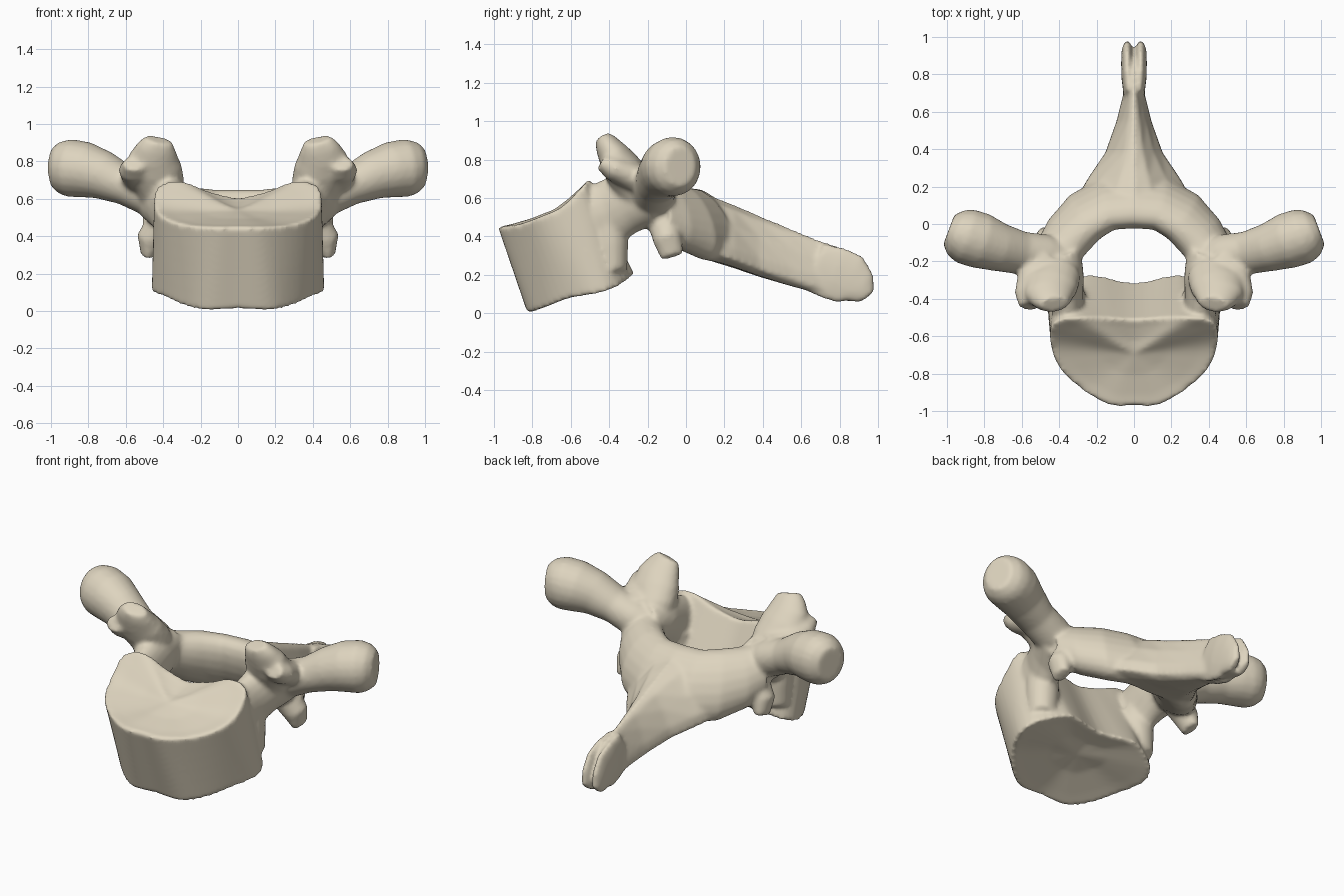
import bpy, bmesh, math
from mathutils import Vector

cube = bpy.data.objects.get("Cube")
if cube:
    bpy.data.objects.remove(cube, do_unlink=True)

bone = bpy.data.materials.new("bone")
bone.use_nodes = True
COLOUR = (0.73, 0.66, 0.52, 1)
bone.diffuse_color = COLOUR
bone.node_tree.nodes["Principled BSDF"].inputs["Base Color"].default_value = COLOUR


def loft(bm, rings):
    """Skin a list of equal rings and cap both ends."""
    rows = [[bm.verts.new(p) for p in ring] for ring in rings]
    n = len(rows[0])
    for a, b in zip(rows, rows[1:]):
        for i in range(n):
            j = (i + 1) % n
            bm.faces.new((a[i], a[j], b[j], b[i]))
    for row in (rows[0], rows[-1]):
        centre = bm.verts.new(sum((v.co for v in row), Vector()) / n)
        for i in range(n):
            bm.faces.new((row[i], row[(i + 1) % n], centre))


def limb(bm, stations, sign=1, lean=0):
    """Elliptical limb; each station is x, y, z, half width, half depth."""
    pts = [Vector(s[:3]) for s in stations]
    rings = []
    for k, (p, s) in enumerate(zip(pts, stations)):
        t = (pts[min(k + 1, len(pts) - 1)] - pts[max(k - 1, 0)]).normalized()
        if abs(t.z) < 0.75:
            side = t.cross(Vector((0, 0, 1))).normalized()
        else:
            side = (Vector((1, 0, 0)) - t * t.x).normalized()
        up = side.cross(t)
        ring = []
        for i in range(20):
            a = math.tau * i / 20
            q = p + side * s[3] * math.cos(a) + up * s[4] * math.sin(a)
            q.y -= lean * (q.z - p.z)
            ring.append((q.x * sign, q.y, q.z))
        rings.append(ring)
    loft(bm, rings)


def full_ring(half, steps=4):
    """Mirror a half outline and round it with a closed spline."""
    half = [Vector(p) for p in half]
    pts = half + [Vector((-p.x, p.y, p.z)) for p in half[-2:0:-1]]
    n = len(pts)
    ring = []
    for i in range(n):
        a, b, c, d = (pts[(i + k) % n] for k in (-1, 0, 1, 2))
        for s in range(steps):
            t = s / steps
            ring.append(b + (c - a) * t / 2 + (a * 2 - b * 5 + c * 4 - d) * t * t / 2
                        + (b * 3 - a - c * 3 + d) * t ** 3 / 2)
    return ring


def inset(ring, factor, dip):
    mid = sum(ring, Vector()) / len(ring)
    return [p.lerp(mid, factor) + Vector((0, 0, dip)) for p in ring]


bm = bmesh.new()

# Vertebral body: tilted drum with a hollowed saddle top and raised rear lips
top = full_ring([(0, -.975, .45), (.13, -.97, .45), (.28, -.885, .46), (.4, -.77, .5),
                 (.445, -.64, .56), (.43, -.53, .67), (.31, -.5, .7), (.16, -.5, .645),
                 (0, -.51, .61)])
base = full_ring([(0, -.825, .01), (.17, -.815, 0), (.3, -.73, .03), (.4, -.61, .075),
                  (.46, -.47, .1), (.43, -.36, .135), (.29, -.28, .19), (.2, -.27, .2),
                  (0, -.31, .2)])
walls = [[a.lerp(b, k / 6) for a, b in zip(top, base)] for k in range(7)]
loft(bm, [inset(top, .6, -.025), inset(top, .2, -.012)] + walls
     + [inset(base, .2, .015), inset(base, .6, .04)])

for sign in (1, -1):
    # Pedicle
    limb(bm, [(.35, -.49, .5, .085, .16), (.36, -.4, .525, .09, .17),
              (.38, -.3, .575, .115, .16), (.42, -.16, .6, .14, .13)], sign)
    # Flare where the pedicle runs down the rear of the body
    limb(bm, [(.35, -.4, .5, .095, .09), (.355, -.395, .36, .095, .095),
              (.36, -.39, .22, .085, .085)], sign)
    # Transverse process
    limb(bm, [(.36, -.2, .58, .1, .1), (.48, -.17, .62, .115, .11), (.6, -.155, .67, .115, .105),
              (.72, -.125, .725, .13, .13), (.82, -.09, .755, .15, .15),
              (.9, -.065, .765, .15, .155), (.95, -.045, .765, .13, .14),
              (.99, -.03, .765, .085, .105)], sign)
    # Superior articular process
    limb(bm, [(.41, -.22, .58, .11, .1), (.42, -.28, .68, .135, .11), (.45, -.335, .76, .15, .1),
              (.45, -.375, .82, .135, .085), (.435, -.41, .875, .105, .065),
              (.425, -.43, .915, .075, .045)], sign)
    # Low outer lip of its facet
    limb(bm, [(.47, -.19, .67, .1, .08), (.53, -.28, .71, .095, .075),
              (.555, -.38, .755, .085, .065), (.555, -.44, .79, .06, .045)], sign)
    # Inferior articular process
    limb(bm, [(.38, -.14, .56, .11, .1), (.41, -.11, .46, .085, .085),
              (.47, -.095, .38, .075, .075), (.485, -.07, .295, .035, .06)], sign)
    # Lamina
    limb(bm, [(.41, -.15, .54, .12, .15), (.35, -.06, .5, .13, .175), (.26, .04, .47, .13, .195),
              (.14, .11, .455, .125, .195), (-.02, .125, .455, .125, .195)], sign, lean=.4)
    # Forked tip lobe
    limb(bm, [(.025, .68, .235, .03, .135), (.034, .78, .205, .033, .145),
              (.035, .855, .175, .034, .14), (.036, .905, .135, .032, .1),
              (.036, .945, .085, .024, .045)], sign)

# Spinous process: ridge on top, wide lower flanks
spine = [(.02, .2, .64, .46), (.12, .34, .615, .275), (.25, .26, .565, .235), (.38, .165, .51, .19),
         (.55, .1, .44, .14), (.7, .06, .38, .1), (.83, .05, .335, .065), (.9, .045, .24, .06)]
section = [(0, 1), (.3, .92), (.65, .65), (.92, .32), (.94, .12), (.6, .02), (0, 0)]
section += [(-u, v) for u, v in section[-2:0:-1]]
loft(bm, [[(u * w, y, low + v * (high - low)) for u, v in section] for y, w, high, low in spine])

# Fuse the parts into one softly blended surface
bmesh.ops.recalc_face_normals(bm, faces=bm.faces)
mesh = bpy.data.meshes.new("vertebra")
bm.to_mesh(mesh)
bm.free()
mesh.materials.append(bone)
vertebra = bpy.data.objects.new("vertebra", mesh)
bpy.context.collection.objects.link(vertebra)
bpy.ops.object.select_all(action='DESELECT')
vertebra.select_set(True)
bpy.context.view_layer.objects.active = vertebra
remesh = vertebra.modifiers.new("fuse", 'REMESH')
remesh.mode = 'VOXEL'
remesh.voxel_size = 0.013
soften = vertebra.modifiers.new("soften", 'SMOOTH')
soften.factor = 0.5
soften.iterations = 8
for name in ("fuse", "soften"):
    bpy.ops.object.modifier_apply(modifier=name)
bpy.ops.object.shade_smooth()
